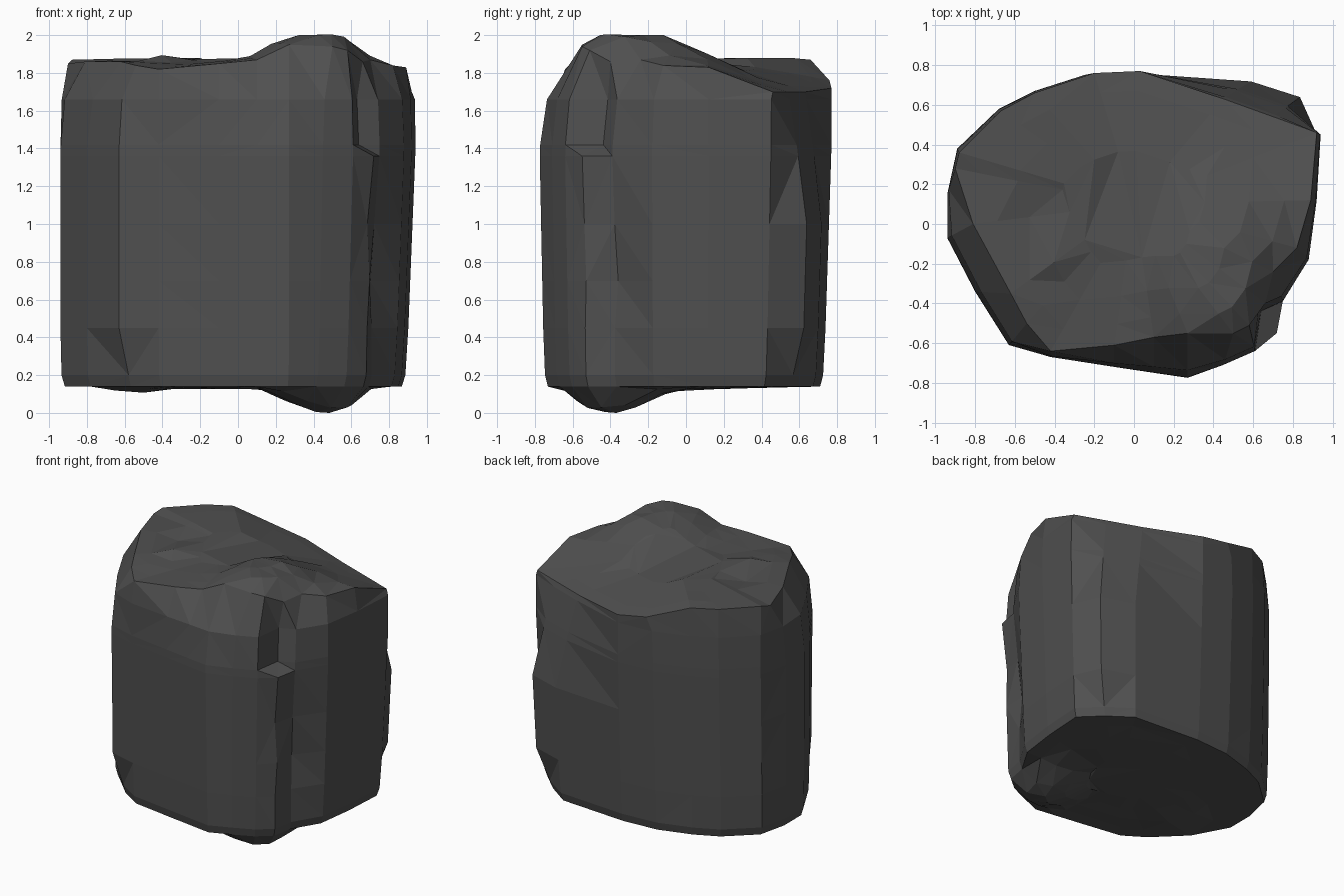
import bpy
import bmesh
import random
from math import hypot
from mathutils import Vector

cube = bpy.data.objects.get("Cube")
if cube:
    bpy.data.objects.remove(cube, do_unlink=True)
random.seed(4)

# Columns around the boulder: wall x, y, then top rim x, y, z
COLUMNS = [
    (-.94, -.07, -.81, .0, 1.86), (-.8, -.34, -.62, -.35, 1.86),
    (-.63, -.61, -.54, -.5, 1.84), (-.42, -.67, -.42, -.64, 1.82),
    (-.1, -.72, -.1, -.61, 1.85), (.1, -.75, .1, -.57, 1.87),
    (.27, -.775, .27, -.55, 1.95), (.45, -.71, .5, -.55, 1.94),
    (.61, -.64, .58, -.51, 1.92), (.72, -.55, .66, -.4, 1.86),
    (.75, -.39, .7, -.24, 1.87), (.88, -.18, .82, -.12, 1.84),
    (.92, .12, .89, .12, 1.83), (.94, .45, .92, .46, 1.7),
    (.85, .65, .7, .54, 1.7), (.6, .73, .45, .63, 1.7),
    (.03, .77, .03, .77, 1.72), (-.25, .75, -.2, .76, 1.76),
    (-.5, .67, -.5, .66, 1.87), (-.68, .58, -.67, .57, 1.87),
    (-.89, .38, -.88, .36, 1.87), (-.94, .15, -.9, .28, 1.85),
]
FRONT_CORNER, NOTCH, SIDE_EDGE, BACK_CORNER = 2, 9, 10, (14, 15)
LEVELS = (.14, .2, .45, .7, 1.0, 1.36, 1.42, 1.66)


def clamp(value, low=0.0, high=1.0):
    return max(low, min(high, value))


def wall_point(index, z):
    """Point on the side wall, with chamfered corners and the notch."""
    x, y, rim_x, rim_y, rim_z = COLUMNS[index]
    wall, rim = Vector((x, y, z)), Vector((rim_x, rim_y, z))
    pull = clamp((z - 1.4) / 1.5)
    if index in BACK_CORNER:
        pull = clamp((z - 1) / .72)
    point = wall.lerp(rim, pull)
    # All walls but the right one lean outwards towards the top
    lean = .06 * (1 - clamp(z / 1.4))
    if x > .3:
        point.x *= 1 - lean
    point.y *= 1 - lean * (1 if y > 0 else .6)
    # Rounded bottom edge, cut deeper on two corners
    shrink = .025 * clamp((.22 - z) / .08)
    if index in (FRONT_CORNER, BACK_CORNER[0]):
        shrink = .1 * clamp((.45 - z) / .31)
    point.x *= 1 - shrink
    point.y *= 1 - shrink
    # Recess above the ledge, chipped edge below it
    if index == NOTCH and z > 1.4:
        point.x -= .08
        point.y += .11
    elif index in (NOTCH, SIDE_EDGE) and .2 < z < 1.3:
        point.x -= random.uniform(0, .03)
        point.y += random.uniform(0, .03)
    return point


def top_height(point):
    """Raised mound on an otherwise shallow top."""
    distance = hypot(point.x - .4, .8 * (point.y + .28))
    return max(point.z, min(2.0, 2.09 - .6 * distance))


def bottom_height(point):
    """Blunt foot and a slight swelling below the underside."""
    foot = .46 * hypot(point.x - .46, point.y + .4) - .035
    swelling = .1 + .12 * hypot(point.x + .55, point.y + .25)
    return clamp(min(foot, swelling), 0, point.z)


def cap_rings(rim, centre, factors, height):
    rings = []
    for factor in factors:
        ring = [centre.lerp(point, factor) for point in rim]
        for point in ring:
            point.z = height(point) + random.uniform(0, .008) * factor
        rings.append(ring)
    return rings


# Stack rings from the underside, up the walls, to the top
count = len(COLUMNS)
walls = [[wall_point(i, z) for i in range(count)] for z in LEVELS]
rim = [Vector(column[2:]) for column in COLUMNS]
under_centre = Vector((.1, -.05, .12))
top_centre = Vector((.0, .1, 1.88))
under = cap_rings(walls[0], under_centre, (.3, .5, .68, .85), bottom_height)
top = cap_rings(rim, top_centre, (.85, .65, .4), top_height)

# Ripple on the top near the rim
top[1][0].z -= .03
top[1][1].z += .025

bm = bmesh.new()
rings = [[bm.verts.new(p) for p in ring] for ring in under + walls + [rim] + top]
for lower, upper in zip(rings, rings[1:]):
    for i in range(count):
        j = (i + 1) % count
        bm.faces.new((lower[i], lower[j], upper[j], upper[i]))
bm.faces.new(rings[0][::-1])
bm.faces.new(rings[-1])

# Settle on the ground and split into flat facets
lowest = min(v.co.z for v in bm.verts)
for v in bm.verts:
    v.co.z -= lowest
bmesh.ops.triangulate(bm, faces=bm.faces[:], quad_method="SHORT_EDGE")
bmesh.ops.recalc_face_normals(bm, faces=bm.faces[:])
mesh = bpy.data.meshes.new("boulder")
bm.to_mesh(mesh)
bm.free()
boulder = bpy.data.objects.new("boulder", mesh)
bpy.context.collection.objects.link(boulder)

# Dark stone colour
stone = bpy.data.materials.new("dark grey stone")
stone.use_nodes = True
colour = (.08, .08, .08, 1)
stone.diffuse_color = colour
stone.node_tree.nodes["Principled BSDF"].inputs["Base Color"].default_value = colour
mesh.materials.append(stone)
